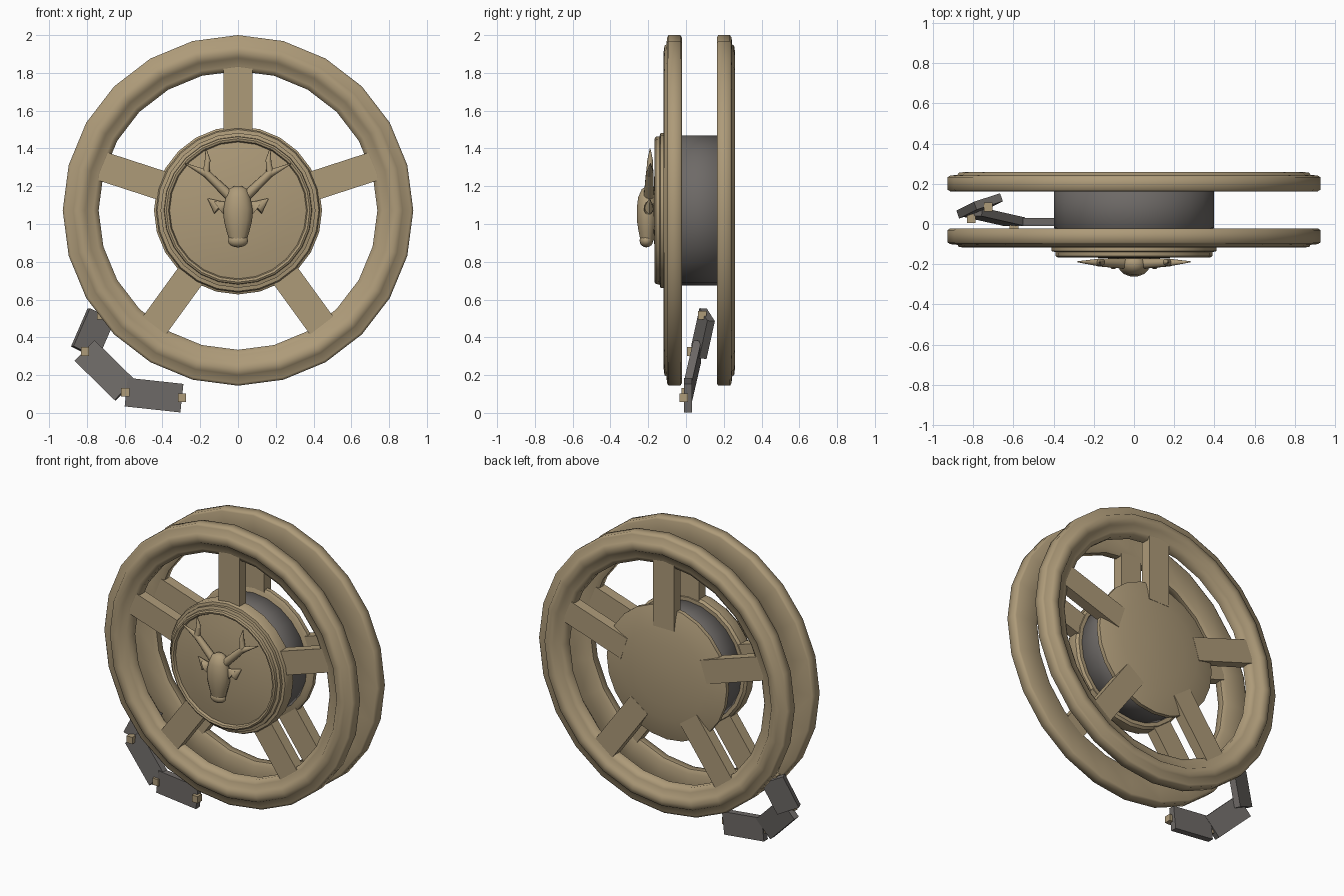
import bpy, bmesh, math
from mathutils import Vector, Matrix

if "Cube" in bpy.data.objects:
    bpy.data.objects.remove(bpy.data.objects["Cube"], do_unlink=True)

CZ = 1.072      # height of the wheel axle
SIDES = 24


def material(name, rgb):
    m = bpy.data.materials.new(name)
    m.use_nodes = True
    m.diffuse_color = (*rgb, 1)
    m.node_tree.nodes["Principled BSDF"].inputs["Base Color"].default_value = (*rgb, 1)
    return m


TAN = material("tan", (0.42, 0.325, 0.19))
GREY = material("warm grey", (0.155, 0.143, 0.135))


def finish(name, bm, mat, smooth=None):
    """Turn a bmesh into an object; smooth is the sharp-edge angle in degrees."""
    bmesh.ops.remove_doubles(bm, verts=bm.verts, dist=1e-5)
    bmesh.ops.recalc_face_normals(bm, faces=bm.faces)
    me = bpy.data.meshes.new(name)
    bm.to_mesh(me)
    bm.free()
    me.materials.append(mat)
    ob = bpy.data.objects.new(name, me)
    bpy.context.collection.objects.link(ob)
    if smooth:
        bpy.ops.object.select_all(action='DESELECT')
        ob.select_set(True)
        bpy.context.view_layer.objects.active = ob
        bpy.ops.object.shade_smooth_by_angle(angle=math.radians(smooth))
    return ob


def lathe(name, profile, mat, closed=False, smooth=50):
    """Spin (radius, y) points around the axle."""
    bm = bmesh.new()
    vs = [bm.verts.new((0, y, CZ + r)) for r, y in profile]
    pairs = list(zip(vs, vs[1:])) + ([(vs[-1], vs[0])] if closed else [])
    edges = [bm.edges.new(p) for p in pairs]
    bmesh.ops.spin(bm, geom=vs + edges, cent=(0, 0, CZ), axis=(0, 1, 0),
                   angle=math.tau, steps=SIDES)
    return finish(name, bm, mat, smooth)


def box(name, centre, axes, size, mat):
    """Box with its local x, y, z along the given axes."""
    bm = bmesh.new()
    bmesh.ops.create_cube(bm, size=1)
    rot = Matrix([a.normalized() for a in axes]).transposed().to_4x4()
    bm.transform(Matrix.Translation(centre) @ rot @ Matrix.Diagonal((*size, 1)))
    return finish(name, bm, mat)


def cone(name, a, b, r1, r2, mat, flat=1.0):
    """Tapered limb from a to b."""
    a, b = Vector(a), Vector(b)
    bm = bmesh.new()
    bmesh.ops.create_cone(bm, cap_ends=True, segments=10, radius1=r1, radius2=r2,
                          depth=(b - a).length)
    turn = (b - a).to_track_quat('Z', 'Y').to_matrix().to_4x4()
    squash = Matrix.Diagonal((1, flat, 1, 1))
    bm.transform(Matrix.Translation((a + b) / 2) @ squash @ turn)
    return finish(name, bm, mat, 50)


# Wheel rims: (radius, depth outwards from the inner side)
rim = [(0.915, 0), (0.928, 0.008), (0.928, 0.07), (0.915, 0.078), (0.878, 0.082),
       (0.872, 0.092), (0.842, 0.096), (0.812, 0.092), (0.805, 0.082),
       (0.765, 0.076), (0.738, 0.06), (0.738, 0.015), (0.765, 0)]
lathe("front_rim", [(r, -0.022 - d) for r, d in rim], TAN, True, 60)
lathe("rear_rim", [(r, 0.163 + d) for r, d in rim], TAN, True, 60)

# Five spokes in each wheel
for side, y in (("front", -0.06), ("rear", 0.202)):
    for i in range(5):
        t = math.radians(90 + 72 * i)
        out = Vector((math.cos(t), 0, math.sin(t)))
        depth = Vector((0, 1, 0))
        box(f"{side}_spoke_{i + 1}", Vector((0, y, CZ)) + out * 0.54,
            (out, depth, out.cross(depth)), (0.46, 0.07, 0.155), TAN)

# Drum between the wheels
lathe("drum", [(0, -0.03), (0.385, -0.03), (0.397, -0.02), (0.397, 0.165),
               (0.385, 0.175), (0, 0.175)], GREY)

# Stepped hub in front with a domed shield, plain dome behind
lathe("front_hub", [(0, -0.022), (0.42, -0.022), (0.435, -0.035), (0.435, -0.1),
                    (0.428, -0.112), (0.41, -0.115), (0.41, -0.135), (0.392, -0.14),
                    (0.39, -0.16), (0.38, -0.166), (0.368, -0.162), (0.362, -0.145),
                    (0.28, -0.158), (0.18, -0.168), (0.08, -0.173), (0, -0.174)], TAN, smooth=35)
lathe("rear_dome", [(0, 0.165), (0.425, 0.165), (0.445, 0.178), (0.445, 0.205),
                    (0.39, 0.222), (0.3, 0.238), (0.2, 0.249), (0.1, 0.255),
                    (0, 0.258)], TAN, smooth=40)

# Stag head: stacked ellipses (height, half width, half depth, centre y)
sections = [(1.2, 0.02, 0.015, -0.195), (1.185, 0.048, 0.035, -0.2),
            (1.14, 0.066, 0.05, -0.205), (1.08, 0.078, 0.055, -0.207),
            (1.02, 0.075, 0.055, -0.207), (0.96, 0.06, 0.045, -0.207),
            (0.91, 0.045, 0.035, -0.206)]
bm = bmesh.new()
rings = []
for z, rx, ry, yc in sections:
    angles = [math.tau * k / 14 for k in range(14)]
    rings.append([bm.verts.new((rx * math.cos(t), yc + ry * math.sin(t), z)) for t in angles])
for lo, hi in zip(rings, rings[1:]):
    for k in range(14):
        n = (k + 1) % 14
        bm.faces.new((lo[k], lo[n], hi[n], hi[k]))
bm.faces.new(rings[0])
bm.faces.new(rings[-1])
finish("stag_head", bm, TAN, 60)

bm = bmesh.new()
bmesh.ops.create_uvsphere(bm, u_segments=14, v_segments=8, radius=1)
bm.transform(Matrix.Translation((0, -0.21, 0.912)) @ Matrix.Diagonal((0.055, 0.036, 0.036, 1)))
finish("stag_muzzle", bm, TAN, 60)

# Ears and antlers, mirrored
for side, s in (("left", 1), ("right", -1)):
    cone(f"{side}_ear_root", (s * 0.065, -0.2, 1.11), (s * 0.1, -0.197, 1.085), 0.012, 0.045, TAN, 0.6)
    cone(f"{side}_ear_tip", (s * 0.1, -0.197, 1.085), (s * 0.16, -0.19, 1.135), 0.04, 0.002, TAN, 0.6)
    cone(f"{side}_antler_beam", (s * 0.035, -0.198, 1.14), (s * 0.175, -0.192, 1.275), 0.027, 0.02, TAN)
    cone(f"{side}_antler_outer_tine", (s * 0.165, -0.192, 1.265), (s * 0.28, -0.188, 1.32), 0.021, 0.003, TAN)
    cone(f"{side}_antler_lower_tine", (s * 0.17, -0.192, 1.265), (s * 0.16, -0.19, 1.34), 0.02, 0.014, TAN)
    cone(f"{side}_antler_upper_tine", (s * 0.16, -0.19, 1.33), (s * 0.17, -0.19, 1.4), 0.017, 0.002, TAN)

# Loose chain of plates: (start, end, twist towards the back)
links = [((-0.297, 0.01, 0.078), (-0.592, 0.01, 0.11), 0),
         ((-0.598, 0.012, 0.12), (-0.81, 0.06, 0.328), 0),
         ((-0.812, 0.068, 0.32), (-0.725, 0.112, 0.52), 0.3)]
for i, (a, b, twist) in enumerate(links):
    a, b = Vector(a), Vector(b)
    along = (b - a).normalized()
    across = along.cross(Vector((0, 1, 0))).normalized()
    if across.x < 0:
        across.negate()
    across = (across + Vector((0, twist, 0)))
    across = (across - along * across.dot(along)).normalized()
    box(f"chain_plate_{i + 1}", (a + b) / 2, (along, across, along.cross(across)),
        ((b - a).length, 0.152, 0.042), GREY)

# Pins at the plate joints
for i, p in enumerate([(-0.297, -0.012, 0.08), (-0.597, -0.002, 0.11),
                       (-0.81, 0.028, 0.325), (-0.725, 0.085, 0.518)]):
    box(f"chain_pin_{i + 1}", Vector(p), (Vector((1, 0, 0)), Vector((0, 1, 0)), Vector((0, 0, 1))),
        (0.043, 0.045, 0.045), TAN)
